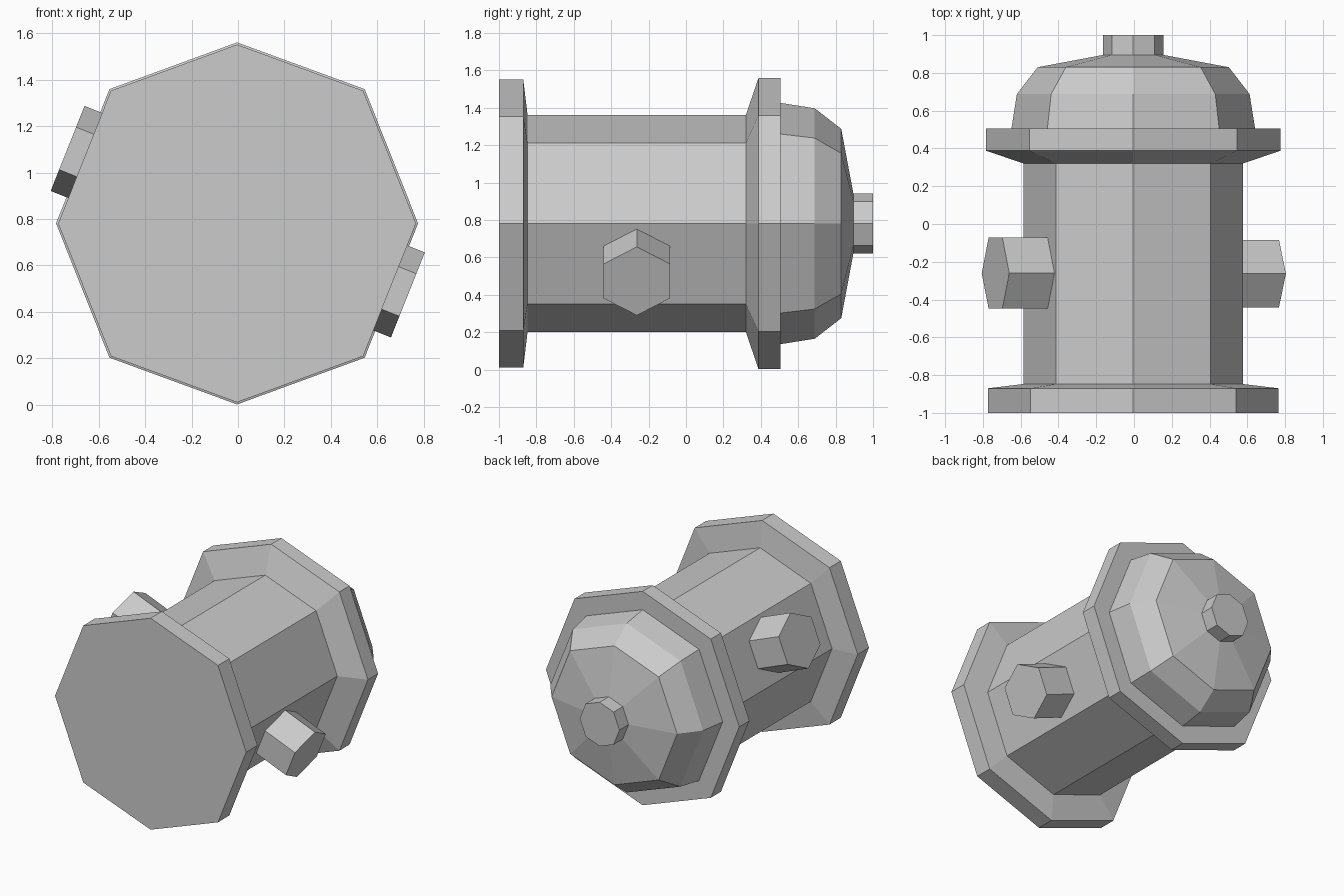
import bpy, bmesh, math
from mathutils import Vector

if "Cube" in bpy.data.objects:
    bpy.data.objects.remove(bpy.data.objects["Cube"])

CENTRE = Vector((-0.004, 0, 0.781))  # the hydrant lies along the y axis
# slightly uneven octagon, unit cross-section (x, z)
OCT = [(1, 0), (.705, .742), (0, 1), (-.705, .742),
       (-1, 0), (-.705, -.742), (0, -1), (.705, -.742)]


def make_object(name, rings):
    """Skin a stack of rings and cap both ends."""
    bm = bmesh.new()
    loops = [[bm.verts.new(p) for p in ring] for ring in rings]
    n = len(loops[0])
    for a, b in zip(loops, loops[1:]):
        for i in range(n):
            j = (i + 1) % n
            bm.faces.new((a[i], a[j], b[j], b[i]))
    bm.faces.new(loops[0])
    bm.faces.new(loops[-1])
    bmesh.ops.recalc_face_normals(bm, faces=bm.faces)
    mesh = bpy.data.meshes.new(name)
    bm.to_mesh(mesh)
    bm.free()
    obj = bpy.data.objects.new(name, mesh)
    bpy.context.collection.objects.link(obj)


# hydrant body: base plate, barrel, flange, dome and top nut in one profile (y, radius)
profile = [(-1, .77), (-.87, .77), (-.847, .58), (.32, .58), (.388, .779),
           (.505, .779), (.505, .645), (.688, .616), (.83, .506),
           (.895, .16), (1, .16)]
make_object("hydrant_body",
            [[CENTRE + Vector((x * r, y, z * r)) for x, z in OCT] for y, r in profile])


# six-sided outlets standing square on two opposite barrel faces
def outlet(name, side, y, shift, half_width):
    out = Vector((.929, 0, -.37)) * side
    along = Vector((.37, 0, .929))
    rings = []
    for d in (.5, .797):
        c = CENTRE + out * d + along * shift + Vector((0, y, 0))
        rings.append([c + along * (.197 * math.cos(k * math.pi / 3))
                      + Vector((0, half_width / math.sin(math.pi / 3)
                                * math.sin(k * math.pi / 3), 0))
                      for k in range(6)])
    make_object(name, rings)


outlet("right_outlet", 1, -.263, -.014, .178)
outlet("left_outlet", -1, -.26, .03, .188)
